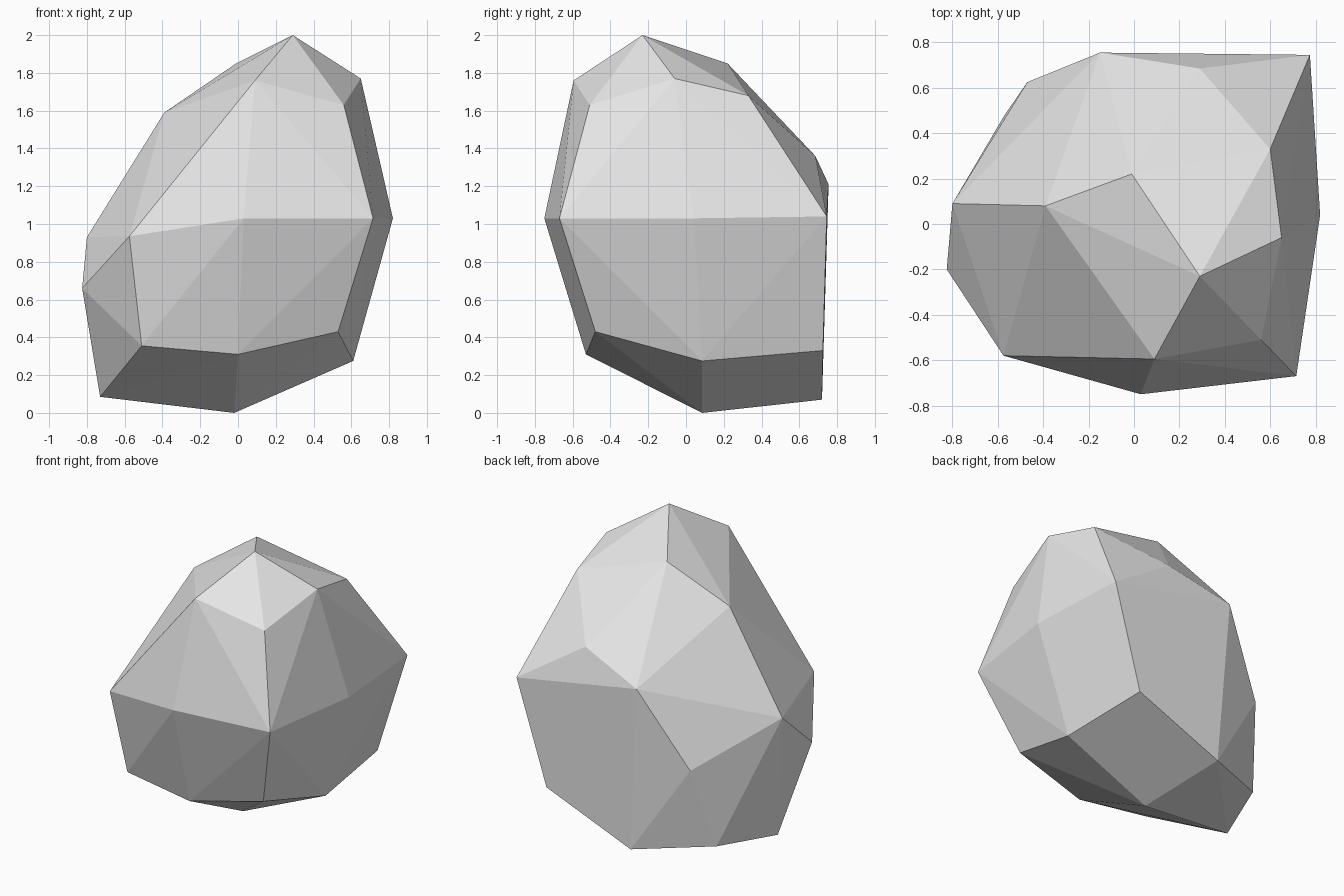
import bpy
import bmesh

# Rock corners, in rings from the top down
RINGS = [
    # peak and crown
    [(0.29, -0.23, 2.0), (-0.01, 0.22, 1.85), (-0.39, 0.08, 1.59),
     (0.09, -0.595, 1.76), (0.56, -0.51, 1.63), (0.65, -0.06, 1.77),
     (0.60, 0.33, 1.68), (0.29, 0.685, 1.36)],
    # widest belt
    [(-0.575, -0.58, 0.935), (0.03, -0.75, 1.03), (0.715, -0.67, 1.03),
     (0.82, 0.04, 1.03), (0.775, 0.745, 1.04), (-0.15, 0.755, 1.21),
     (-0.47, 0.625, 0.68), (-0.80, 0.09, 0.93), (-0.825, -0.20, 0.66)],
    # foot
    [(-0.51, -0.48, 0.355), (0.0, -0.53, 0.31), (0.53, -0.48, 0.43),
     (0.61, 0.085, 0.275), (0.56, 0.725, 0.33), (-0.08, 0.72, 0.07),
     (-0.57, 0.48, 0.13), (-0.73, 0.04, 0.085), (-0.02, 0.085, 0.0)],
]

stone = bpy.data.materials.new("pale grey stone")
stone.diffuse_color = (0.8, 0.8, 0.8, 1.0)

# Faceted rock: a convex skin over the corners
bm = bmesh.new()
for ring in RINGS:
    for corner in ring:
        bm.verts.new(corner)
hull = bmesh.ops.convex_hull(bm, input=bm.verts[:])
loose = [v for v in bm.verts if not v.link_faces]
bmesh.ops.delete(bm, geom=loose, context='VERTS')
bmesh.ops.recalc_face_normals(bm, faces=bm.faces[:])

mesh = bpy.data.meshes.new("rock")
bm.to_mesh(mesh)
bm.free()
mesh.materials.append(stone)
rock = bpy.data.objects.new("rock", mesh)
bpy.context.collection.objects.link(rock)
